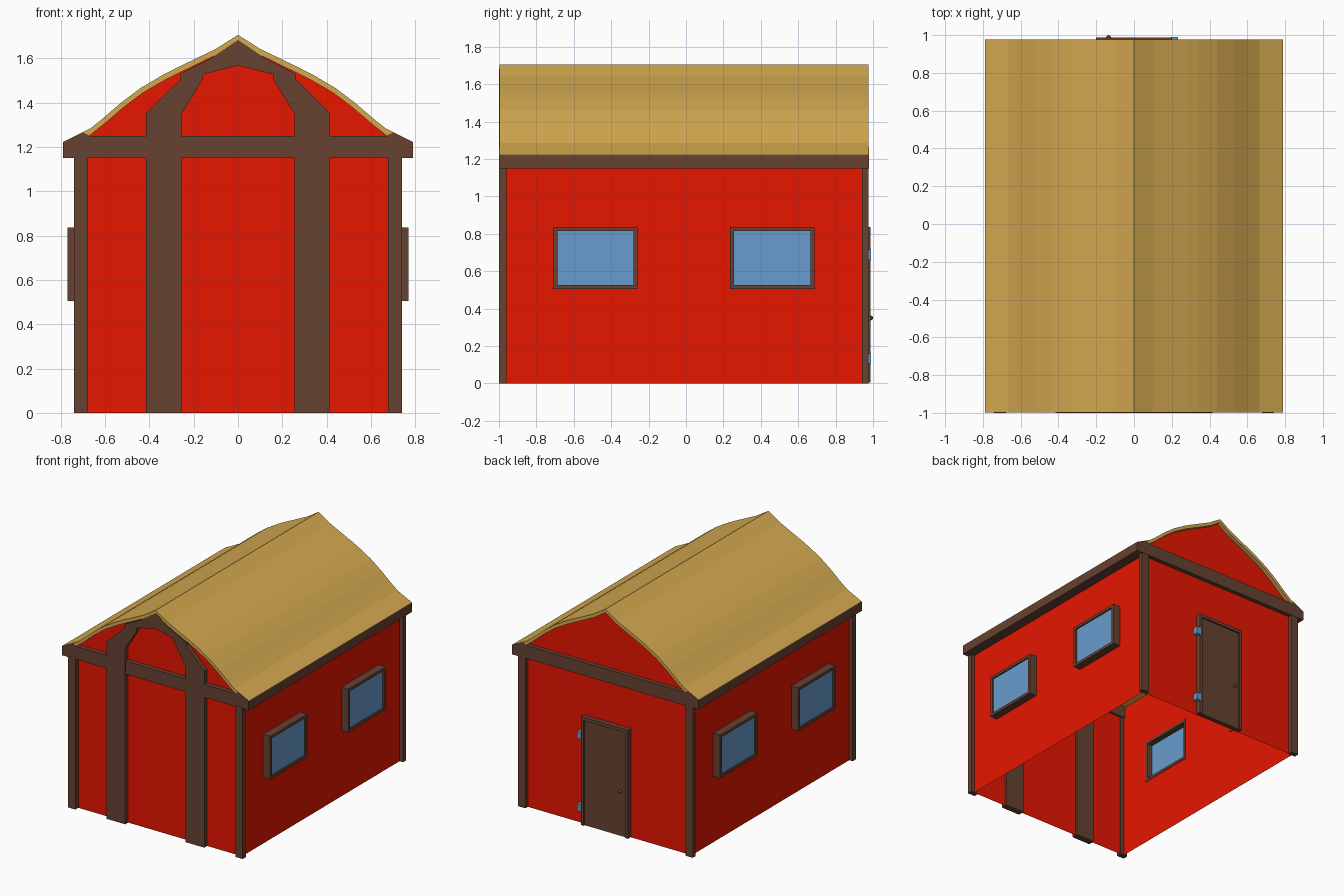
import bpy, bmesh, math
from mathutils import Matrix, Vector

if "Cube" in bpy.data.objects:
    bpy.data.objects.remove(bpy.data.objects["Cube"])


def mat(name, rgb):
    m = bpy.data.materials.new(name)
    m.diffuse_color = (*rgb, 1)
    m.use_nodes = True
    m.node_tree.nodes["Principled BSDF"].inputs["Base Color"].default_value = m.diffuse_color
    return m


RED = mat("barn red", (0.8, 0.008, 0.0))
BROWN = mat("timber brown", (0.135, 0.054, 0.032))
STRAW = mat("straw", (0.66, 0.40, 0.08))
BLUE = mat("glass blue", (0.14, 0.335, 0.62))


def finish(bm, name, material, recalc=True):
    if recalc:
        bmesh.ops.recalc_face_normals(bm, faces=bm.faces[:])
    me = bpy.data.meshes.new(name)
    bm.to_mesh(me)
    bm.free()
    me.materials.append(material)
    ob = bpy.data.objects.new(name, me)
    bpy.context.collection.objects.link(ob)
    return ob


def add_box(bm, x, y, z):
    ctr = Vector(((x[0] + x[1]) / 2, (y[0] + y[1]) / 2, (z[0] + z[1]) / 2))
    size = (abs(x[1] - x[0]), abs(y[1] - y[0]), abs(z[1] - z[0]), 1)
    bmesh.ops.create_cube(bm, size=1, matrix=Matrix.Translation(ctr) @ Matrix.Diagonal(size))


def boxes(name, material, *parts):
    bm = bmesh.new()
    for p in parts:
        add_box(bm, *p)
    return finish(bm, name, material)


def prism(name, material, pts, y0, y1):
    """Extrude an (x, z) outline along y."""
    bm = bmesh.new()
    a = [bm.verts.new((x, y0, z)) for x, z in pts]
    b = [bm.verts.new((x, y1, z)) for x, z in pts]
    n = len(pts)
    bm.faces.new(a)
    bm.faces.new(b[::-1])
    for i in range(n):
        j = (i + 1) % n
        bm.faces.new((a[j], a[i], b[i], b[j]))
    return finish(bm, name, material)


def mirror(half):
    """Right half, eave to ridge (last point on x = 0) -> full left-to-right line."""
    return [(-x, z) for x, z in half] + half[-2::-1]


W, YF, YB = 0.71, -0.965, 0.945

# roof slab
outer = [(0.79, 1.222), (0.665, 1.284), (0.61, 1.328), (0.53, 1.397), (0.44, 1.465),
         (0.34, 1.524), (0.28, 1.555), (0.19, 1.598), (0.10, 1.642), (0, 1.705)]
inner = [(0.79, 1.218), (0.67, 1.25), (0.60, 1.306), (0.52, 1.375), (0.43, 1.443),
         (0.33, 1.501), (0.27, 1.531), (0.18, 1.575), (0.09, 1.619), (0, 1.68)]
prism("roof", STRAW, mirror(outer) + mirror(inner)[::-1], -0.997, 0.976)

# end walls with gables
gable = [(-W, 0), (-W, 1.235)] + mirror(inner[1:]) + [(W, 1.235), (W, 0)]
for name, y, s in (("front_wall", YF, -1), ("back_wall", YB, 1)):
    bm = bmesh.new()
    f = bm.faces.new([bm.verts.new((x, y, z)) for x, z in gable])
    f.normal_update()
    if f.normal.y * s < 0:
        f.normal_flip()
    finish(bm, name, RED, False)

# side walls with window openings
ys = [YF, -0.70, -0.27, 0.245, 0.68, YB]
zs = [0, 0.515, 0.825, 1.235]
for side, s in (("left", -1), ("right", 1)):
    bm = bmesh.new()
    for i in range(5):
        for j in range(3):
            if j == 1 and i in (1, 3):
                continue
            q = [(ys[i], zs[j]), (ys[i + 1], zs[j]), (ys[i + 1], zs[j + 1]), (ys[i], zs[j + 1])]
            bm.faces.new([bm.verts.new((s * W, y, z)) for y, z in q[::s]])
    bmesh.ops.remove_doubles(bm, verts=bm.verts[:], dist=1e-4)
    finish(bm, side + "_wall", RED, False)

    # windows: frame of four bars and a pane
    for tag, a, b in (("front", -0.71, -0.26), ("back", 0.235, 0.687)):
        x, t, z0, z1 = (s * 0.705, s * 0.77), 0.022, 0.505, 0.836
        boxes(f"{side}_{tag}_window_frame", BROWN,
              (x, (a, b), (z0, z0 + t)), (x, (a, b), (z1 - t, z1)),
              (x, (a, a + t), (z0 + t, z1 - t)), (x, (b - t, b), (z0 + t, z1 - t)))
        boxes(f"{side}_{tag}_window_pane", BLUE,
              ((s * 0.75, s * 0.759), (a + t, b - t), (z0 + t, z1 - t)))

    # corner posts
    for tag, y in (("front", (-1.0, -0.96)), ("back", (0.94, 0.975))):
        boxes(f"{side}_{tag}_corner_post", BROWN, ((s * 0.677, s * 0.74), y, (0, 1.16)))

    # eave beam under the roof edge
    prism(f"{side}_eave_beam", BROWN,
          [(s * x, z) for x, z in ((0.712, 1.15), (0.79, 1.15), (0.79, 1.218), (0.712, 1.238))],
          -0.997, 0.975)

    # front post rising into half of the gable arch
    half = [(0.255, 0), (0.415, 0), (0.415, 1.352), (0.26, 1.505), (0.26, 1.53), (0.126, 1.597),
            (0, 1.682), (0, 1.567), (0.16, 1.527), (0.16, 1.503), (0.255, 1.347)]
    prism(f"{side}_front_post_and_arch", BROWN, [(s * x, z) for x, z in half], -1.0, -0.95)

# cross beams
beam = [(-0.79, 1.15), (-0.79, 1.221), (-0.70, 1.265), (-0.67, 1.25),
        (0.67, 1.25), (0.70, 1.265), (0.79, 1.221), (0.79, 1.15)]
prism("front_beam", BROWN, beam, -0.9985, -0.95)
prism("back_beam", BROWN, beam, 0.935, 0.9775)

# door on the back: frame, panel, hinges, knob
yd = (0.948, 0.987)
boxes("door_frame", BROWN, ((-0.2, -0.175), yd, (0.005, 0.835)), ((0.175, 0.2), yd, (0.005, 0.835)),
      ((-0.175, 0.175), yd, (0.81, 0.835)))
boxes("door", BROWN, ((-0.175, 0.175), (0.948, 0.975), (0.005, 0.81)))
boxes("door_hinges", BLUE, *[((0.195, 0.232), (0.95, 0.989), (z, z + 0.055)) for z in (0.105, 0.66)])
bm = bmesh.new()
bmesh.ops.create_uvsphere(bm, u_segments=12, v_segments=8, radius=0.013,
                          matrix=Matrix.Translation((-0.135, 0.987, 0.35)))
knob = finish(bm, "door_knob", BROWN)
for p in knob.data.polygons:
    p.use_smooth = True
